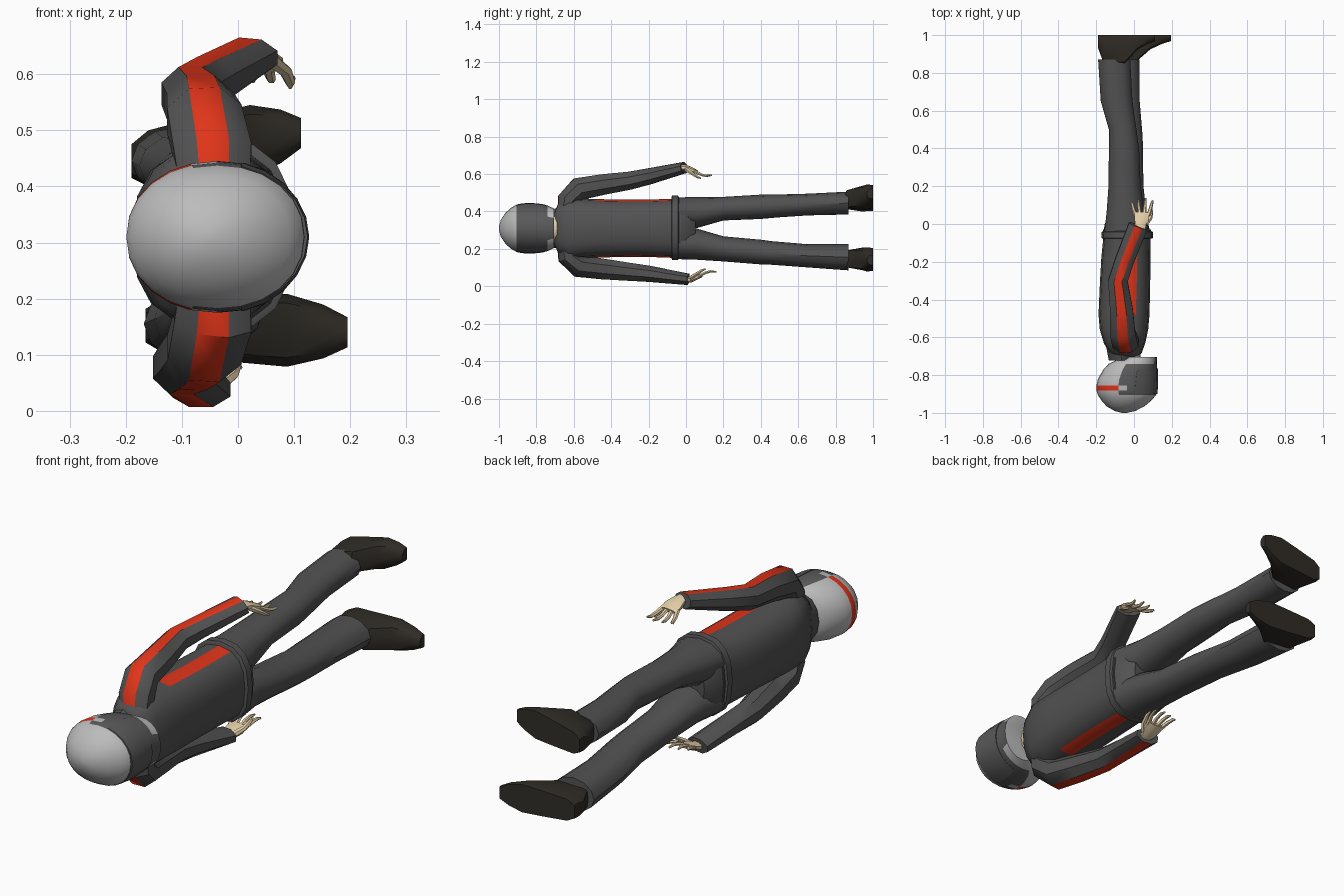
import bpy, bmesh, math
from mathutils import Vector

if "Cube" in bpy.data.objects:
    bpy.data.objects.remove(bpy.data.objects["Cube"])


def material(name, r, g, b):
    m = bpy.data.materials.new(name)
    m.diffuse_color = (r, g, b, 1)
    m.use_nodes = True
    m.node_tree.nodes["Principled BSDF"].inputs["Base Color"].default_value = m.diffuse_color
    return m


SUIT = material("suit_grey", .085, .085, .085)
RED = material("red", .75, .035, .01)
SHELL = material("light_grey", .5, .5, .5)
VISOR = material("visor_grey", .1, .1, .1)
SKIN = material("skin", .75, .6, .38)
BOOT = material("boot_dark", .03, .026, .02)


def loft(name, rings, mats, paint=None, angle=40):
    """Skin a list of point rings; paint(i, k, centre) picks the material slot."""
    bm = bmesh.new()
    vs = [[bm.verts.new(p) for p in r] for r in rings]
    n = len(rings[0])
    for i in range(len(vs) - 1):
        for k in range(n):
            j = (k + 1) % n
            f = bm.faces.new((vs[i][k], vs[i][j], vs[i + 1][j], vs[i + 1][k]))
            if paint:
                f.material_index = paint(i, k, f.calc_center_median())
    bm.faces.new(vs[0])
    bm.faces.new(vs[-1])
    bmesh.ops.recalc_face_normals(bm, faces=bm.faces)
    me = bpy.data.meshes.new(name)
    bm.to_mesh(me)
    bm.free()
    for m in mats:
        me.materials.append(m)
    ob = bpy.data.objects.new(name, me)
    bpy.context.collection.objects.link(ob)
    bpy.ops.object.select_all(action='DESELECT')
    ob.select_set(True)
    bpy.context.view_layer.objects.active = ob
    bpy.ops.object.shade_smooth_by_angle(angle=math.radians(angle))
    return ob


def yring(y, xc, zc, rx, rz, n=16, p=1.0):
    """Superellipse across the body axis."""
    pts = []
    for k in range(n):
        c, s = math.cos(2 * math.pi * k / n), math.sin(2 * math.pi * k / n)
        pts.append((xc + rx * math.copysign(abs(c) ** p, c), y,
                    zc + rz * math.copysign(abs(s) ** p, s)))
    return pts


def tube(name, path, radii, mats, n=8, paint=None):
    """Bent tube whose flat face 0 is centred on the t-cross-x direction."""
    path = [Vector(p) for p in path]
    rings = []
    for i, p in enumerate(path):
        t = (path[min(i + 1, len(path) - 1)] - path[max(i - 1, 0)]).normalized()
        u = Vector((1, 0, 0))
        u = (u - t * u.dot(t)).normalized()
        v = t.cross(u)
        ru, rv = radii[i]
        ang = [2 * math.pi * (k - .5) / n for k in range(n)]
        rings.append([p + v * (rv * math.cos(a)) + u * (ru * math.sin(a)) for a in ang])
    return loft(name, rings, mats, paint)


ZC = .31

# Torso with red side panels
torso = [(-.705, -.045, .055, .08), (-.685, -.045, .085, .13), (-.63, -.05, .11, .165),
         (-.56, -.053, .128, .16), (-.48, -.053, .135, .156), (-.3, -.047, .133, .153),
         (-.18, -.043, .13, .154), (-.07, -.037, .125, .158), (-.03, -.037, .127, .163)]
loft("jacket", [yring(y, x, ZC, a, b, p=.8) for y, x, a, b in torso], [SUIT, RED],
     lambda i, k, c: int(k in (3, 12) and 4 <= i <= 6))

# Belt and hips
loft("belt", [yring(y, -.036, ZC + .003, a, b, p=.8) for y, a, b in
              [(-.078, .128, .162), (-.074, .136, .172), (-.042, .136, .172), (-.038, .128, .162)]],
     [SUIT], angle=30)
loft("hips", [yring(y, x, ZC, a, b, p=.85) for y, x, a, b in
              [(-.05, -.037, .126, .165), (0, -.04, .115, .163), (.05, -.043, .08, .11)]], [SUIT])

# Trouser legs
legs = {
    "left": [(-.04, -.037, .395, .12, .08), (.06, -.045, .395, .1, .083), (.2, -.05, .415, .085, .063),
             (.4, -.053, .425, .08, .065), (.5, -.06, .43, .073, .061), (.65, -.092, .437, .084, .058),
             (.87, -.105, .445, .085, .061)],
    "right": [(-.04, -.037, .225, .12, .08), (.06, -.035, .225, .1, .083), (.2, -.035, .2, .085, .067),
              (.4, -.037, .183, .084, .066), (.46, -.038, .178, .084, .063), (.65, -.06, .163, .09, .062),
              (.87, -.07, .155, .098, .07)],
}
for side, rings in legs.items():
    loft(side + "_trouser_leg", [yring(*r, n=12) for r in rings], [SUIT])

# Boots: stations along the foot (fraction, top height, half width)
stations = [(0, .93, .03), (.1, .85, .05), (.46, .85, .06), (.7, .925, .065), (.88, .955, .048), (1, .968, .027)]
for side, heel, toe, z0, z1 in (("left", -.19, .112, .445, .495), ("right", -.165, .195, .152, .14)):
    rings = []
    for f, top, w in stations:
        x, z = heel + (toe - heel) * f, z0 + (z1 - z0) * f
        mid = top + (1 - top) * .6
        rings.append([(x, 1, z - w * .93), (x, mid, z - w), (x, top + .008, z - w * .75), (x, top, z - w * .3),
                      (x, top, z + w * .3), (x, top + .008, z + w * .75), (x, mid, z + w), (x, 1, z + w * .93)])
    loft(side + "_boot", rings, [BOOT])

# Sleeves with a red stripe running over the shoulder to the cuff
sleeve_r = [(.065, .045), (.075, .062), (.072, .066), (.065, .06), (.056, .052), (.054, .047), (.056, .033)]
sleeves = {
    "left": [(-.04, -.645, .375), (-.045, -.63, .46), (-.06, -.575, .52), (-.067, -.45, .543),
             (-.085, -.3, .565), (-.053, -.2, .587), (.022, -.01, .634)],
    "right": [(-.04, -.645, .245), (-.045, -.63, .16), (-.06, -.575, .11), (-.08, -.45, .093),
              (-.1, -.3, .077), (-.092, -.2, .067), (-.065, .012, .037)],
}
for side, path in sleeves.items():
    stripe = 4 if side == "left" else 0
    tube(side + "_sleeve", path, sleeve_r, [SUIT, RED], 8, lambda i, k, c: int(k == stripe))

# Hands: palm, four fingers and a thumb, curling toward the body
for side, wx, wy, wz, s in (("left", .035, -.02, .633, -1), ("right", -.06, .005, .037, 1)):
    def at(a, y, w):
        return (wx + a, wy + y, wz + s * w)
    tube(side + "_palm", [at(0, -.02, -.003), at(0, .02, 0), at(.006, .05, .012), at(.008, .08, .022)],
         [(.026, .018), (.032, .018), (.043, .016), (.04, .01)], [SKIN], 8)
    for i in range(4):
        a, d = -.026 + i * .022, (i - 1.5) * .008
        end = (.135, .15, .158, .145)[i]
        tube(f"{side}_finger_{i + 1}",
             [at(a, .065, .018), at(a + d, .1, .036), at(a + d * 1.6, .128, .043), at(a + d * 2, end, .04)],
             [(.011, .009), (.0095, .008), (.008, .007), (.004, .004)], [SKIN], 6)
    tube(side + "_thumb", [at(.025, .02, .008), at(.05, .05, .028), at(.058, .08, .048), at(.058, .1, .056)],
         [(.014, .012), (.012, .01), (.009, .008), (.004, .004)], [SKIN], 6)

# Neck and collar
loft("neck", [yring(y, -.012, ZC, a, b, 12) for y, a, b in
              [(-.76, .045, .06), (-.7, .046, .066), (-.64, .052, .075)]], [SKIN])
loft("collar", [yring(y, -.065, ZC, a, b, 12) for y, a, b in
                [(-.722, .068, .1), (-.69, .075, .108), (-.66, .08, .12)]], [SUIT])

# Helmet with dark visor, light shell and red rear stripe
shell = [(-1, -.05, .012, .012), (-.99, -.048, .055, .045), (-.965, -.045, .1, .083), (-.935, -.04, .132, .11),
         (-.905, -.037, .154, .127), (-.882, -.038, .161, .132), (-.855, -.038, .161, .135),
         (-.82, -.034, .157, .135), (-.77, -.02, .142, .13), (-.74, -.006, .128, .122), (-.705, .03, .093, .105)]


def helmet_paint(i, k, c):
    if i == 5 and c.x < -.085:
        return 1
    if 4 <= i <= 8 and c.x > -.06:
        return 2
    return 2 if i == 9 and abs(c.z - ZC) < .07 and c.x > 0 else 0


loft("helmet", [yring(y, x, ZC, a, b, 24, .95) for y, x, a, b in shell], [SHELL, RED, VISOR], helmet_paint)

# Raised visor plate across the face
plate = []
for y, x, rx, rz in ((-.9, -.035, .159, .13), (-.86, -.036, .163, .137), (-.8, -.026, .152, .136), (-.765, -.017, .143, .131)):
    arc = [math.radians(-75 + 15 * k) for k in range(11)]
    outer = [(x + rx * math.cos(a), y, ZC + rz * math.sin(a)) for a in arc]
    inner = [(x + (rx - .015) * math.cos(a), y, ZC + (rz - .015) * math.sin(a)) for a in reversed(arc)]
    plate.append(outer + inner)
loft("visor", plate, [VISOR])
